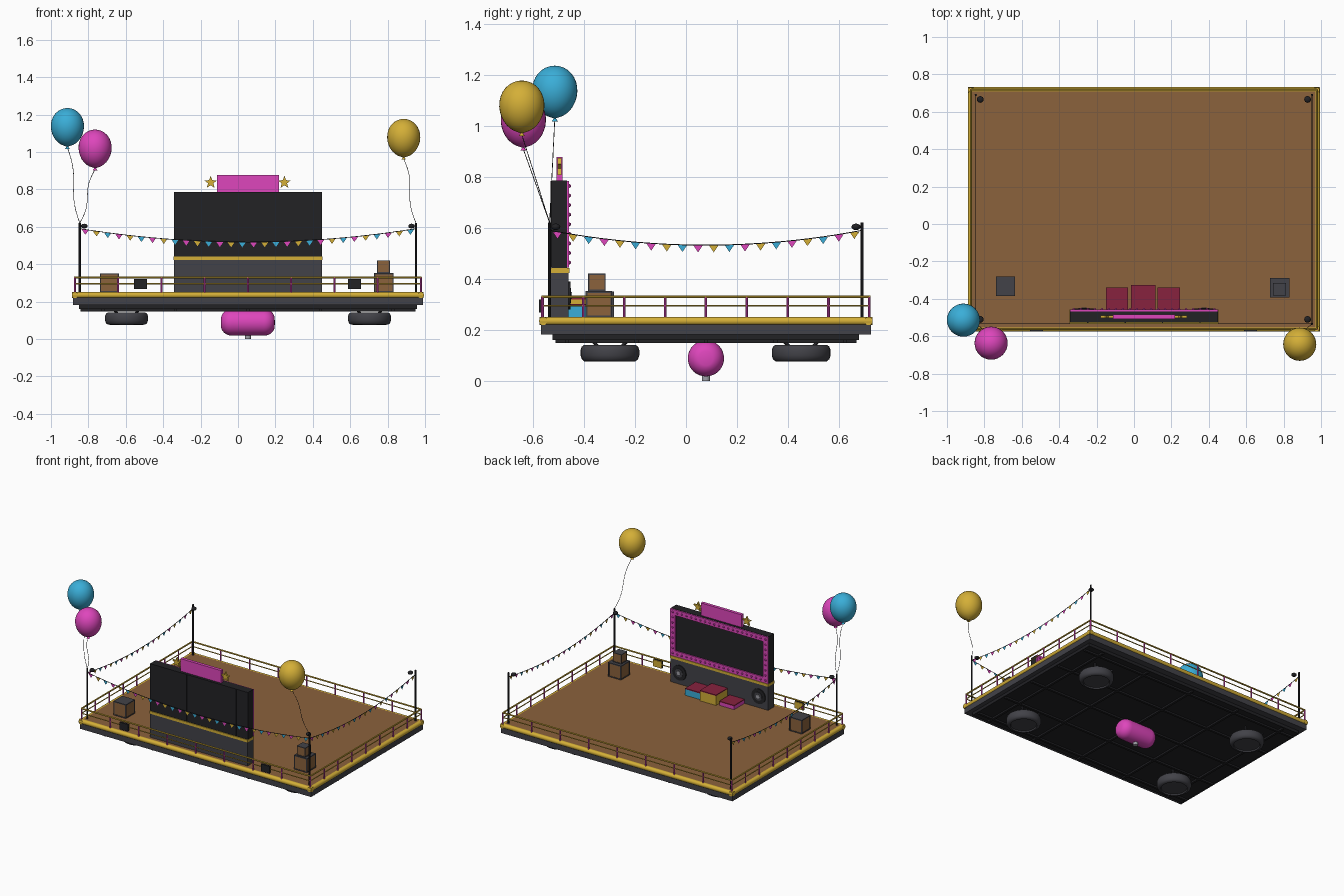
import bpy, bmesh, math
from mathutils import Vector, Matrix

if "Cube" in bpy.data.objects:
    bpy.data.objects.remove(bpy.data.objects["Cube"])

def mat(name, r, g, b):
    m = bpy.data.materials.new(name)
    lin = [((c / 255 + 0.055) / 1.055) ** 2.4 for c in (r, g, b)]
    m.diffuse_color = (*lin, 1)
    m.use_nodes = True
    m.node_tree.nodes["Principled BSDF"].inputs["Base Color"].default_value = m.diffuse_color
    return m

GOLD = mat("gold", 212, 175, 55)
PINK = mat("pink", 222, 70, 188)
BLUE = mat("blue", 58, 174, 216)
BROWN = mat("brown", 139, 98, 60)
GREY = mat("dark grey", 66, 66, 72)
BLACK = mat("black", 34, 34, 37)
RED = mat("deep red", 135, 34, 62)
SILVER = mat("silver", 160, 160, 168)
CX, CY = 0.053, 0.078          # deck centre

def finish(name, bm, *mats):
    me = bpy.data.meshes.new(name)
    bm.to_mesh(me)
    bm.free()
    ob = bpy.data.objects.new(name, me)
    bpy.context.collection.objects.link(ob)
    for m in mats:
        me.materials.append(m)
    return ob

def add_box(bm, lo, hi):
    lo, hi = Vector(lo), Vector(hi)
    M = Matrix.Translation((lo + hi) / 2) @ Matrix.Diagonal((*(hi - lo), 1))
    bmesh.ops.create_cube(bm, size=1, matrix=M)

def box(name, lo, hi, m):
    bm = bmesh.new()
    add_box(bm, lo, hi)
    return finish(name, bm, m)

def add_rod(bm, a, b, r, n=8):
    a, b = Vector(a), Vector(b)
    d = b - a
    M = Matrix.Translation((a + b) / 2) @ d.to_track_quat('Z', 'Y').to_matrix().to_4x4()
    bmesh.ops.create_cone(bm, cap_ends=True, segments=n, radius1=r, radius2=r, depth=d.length, matrix=M)

def rods(name, pairs, r, m, n=8):
    bm = bmesh.new()
    for a, b in pairs:
        add_rod(bm, a, b, r, n)
    return finish(name, bm, m)

def lathe(name, profile, m, matrix, n=32):
    """Revolve (radius, height) points about local z."""
    bm = bmesh.new()
    vs = [bm.verts.new((r, 0, z)) for r, z in profile]
    es = [bm.edges.new(p) for p in zip(vs, vs[1:])]
    bmesh.ops.spin(bm, geom=vs + es, cent=(0, 0, 0), axis=(0, 0, 1), angle=2 * math.pi, steps=n)
    bmesh.ops.remove_doubles(bm, verts=bm.verts, dist=1e-5)
    bmesh.ops.recalc_face_normals(bm, faces=bm.faces)
    bm.transform(matrix)
    return finish(name, bm, m)

def rect(hx, hy, z):
    return [Vector((CX + sx * hx, CY + sy * hy, z)) for sx, sy in ((-1, -1), (1, -1), (1, 1), (-1, 1))]

def slab(name, hx, hy, z0, z1, m):
    return box(name, (CX - hx, CY - hy, z0), (CX + hx, CY + hy, z1), m)

# Deck layers and gold bumper
slab("deck_floor", 0.929, 0.640, 0.20, 0.25, BROWN)
slab("deck_edge", 0.935, 0.646, 0.182, 0.222, GREY)
slab("deck_underside", 0.903, 0.600, 0.16, 0.185, BLACK)
c = rect(0.925, 0.637, 0.235)
pairs = []
for i in range(4):
    a, b = c[i], c[(i + 1) % 4]
    e = (b - a).normalized() * 0.015
    pairs.append((a - e, b + e))
rods("deck_bumper", pairs, 0.0165, GOLD, 16)

# Ribs under the deck
bm = bmesh.new()
for k in range(-2, 3):
    x, y = CX + k * 0.388, CY + k * 0.272
    add_box(bm, (x - .008, CY - .59, .148), (x + .008, CY + .59, .162))
    add_box(bm, (CX - .895, y - .008, .148), (CX + .895, y + .008, .162))
finish("underside_ribs", bm, BLACK)

# Four hover pads with struts
pad = [(0, .085), (.085, .085), (.088, .076), (.1, .077), (.11, .085), (.115, .1),
       (.115, .122), (.11, .135), (.1, .142), (0, .142)]
for x in (-0.596, 0.703):
    for y in (-0.298, 0.451):
        lathe("hover_pad", pad, GREY, Matrix.Translation((x, y, 0)))
        rods("pad_struts", [((x + sx * .05, y + sy * .05, .138), (x + sx * .075, y + sy * .075, .165))
                            for sx in (-1, 1) for sy in (-1, 1)], .007, GREY)

# Central pink tank lying along x, with a nozzle
prof = [(0, -.144)]
for i in range(1, 9):
    t = i / 8 * math.pi / 2
    prof.append((.018 + .053 * math.sin(t), -.085 - .059 * math.cos(t)))
prof += [(r, -z) for r, z in reversed(prof)]
lathe("centre_tank", prof, PINK, Matrix.Translation((CX, CY, .089)) @ Matrix.Rotation(math.pi / 2, 4, 'Y'))
rods("tank_nozzle", [((CX, CY, 0), (CX, CY, .03))], .016, SILVER, 16)

# Railing on all four sides
top, low, foot = rect(.925, .64, .33), rect(.925, .64, .295), rect(.925, .64, .24)
side = [(i, (i + 1) % 4) for i in range(4)]
rods("top_rail", [(top[i], top[j]) for i, j in side], .0055, GOLD)
rods("middle_rail", [(low[i], low[j]) for i, j in side], .0035, GOLD)
rods("rail_posts", [(foot[i].lerp(foot[j], k / 8), top[i].lerp(top[j], k / 8))
                    for i, j in side for k in range(8)], .005, PINK)

# Plaques on the front rail, gold towards the deck
for x in (-.522, .622):
    box("plaque_back", (x - .035, -.575, .268), (x + .035, -.562, .32), BLACK)
    box("plaque_face", (x - .033, -.563, .27), (x + .033, -.556, .318), GOLD)

# Corner poles with lamps
poles = rect(.899, .612, .62)
rods("corner_poles", [((p.x, p.y, .24), p) for p in poles], .006, BLACK)
for p in poles:
    bm = bmesh.new()
    q = Vector((p.x - math.copysign(.024, p.x - CX), p.y - math.copysign(.024, p.y - CY), .604))
    bmesh.ops.create_uvsphere(bm, u_segments=16, v_segments=8, radius=.018,
                              matrix=Matrix.Translation(q) @ Matrix.Diagonal((1, 1, .7, 1)))
    finish("pole_lamp", bm, BLACK)

# Bunting on the front, left and right
def bunting(name, a, b, z0, sag, count):
    def at(t):
        p = a.lerp(b, t)
        p.z = z0 - sag * 4 * t * (1 - t)
        return p
    rods(name + "_string", [(at(k / 24), at((k + 1) / 24)) for k in range(24)], .002, BLACK, 5)
    bm = bmesh.new()
    half = (b - a).normalized() * .019
    for k in range(count):
        p = at((k + .5) / count)
        f = bm.faces.new([bm.verts.new(v) for v in (p - half, p + half, p - Vector((0, 0, .028)))])
        f.material_index = k % 3
    finish(name + "_flags", bm, PINK, GOLD, BLUE)

bunting("front_bunting", poles[0], poles[1], .59, .072, 30)
bunting("right_bunting", poles[1], poles[2], .59, .058, 20)
bunting("left_bunting", poles[0], poles[3], .59, .058, 20)

# Stage screen: base, gold trim, panel, frame with bulbs
X0, X1 = -.342, .449
box("screen_base", (X0, -.53, .24), (X1, -.46, .425), GREY)
box("screen_trim", (X0 - .002, -.533, .423), (X1 + .002, -.457, .442), GOLD)
box("screen_panel", (X0, -.527, .442), (X1, -.467, .786), BLACK)
bm = bmesh.new()
for k in (-.3, -.1, .1, .3):
    add_box(bm, (CX + k - .003, -.53, .445), (CX + k + .003, -.525, .783))
finish("screen_back_seams", bm, BLACK)
bm = bmesh.new()
w = .04
for lo, hi in (((X0, .444), (X1, .444 + w)), ((X0, .784 - w), (X1, .784)),
               ((X0, .444 + w), (X0 + w, .784 - w)), ((X1 - w, .444 + w), (X1, .784 - w))):
    add_box(bm, (lo[0], -.468, lo[1]), (hi[0], -.458, hi[1]))
finish("screen_frame", bm, PINK)
bm = bmesh.new()
spots = [(X0 + .02 + i * (X1 - X0 - .04) / 20, z) for i in range(21) for z in (.464, .764)]
spots += [(x, .464 + i * .3 / 8) for i in range(1, 8) for x in (X0 + .02, X1 - .02)]
for x, z in spots:
    bmesh.ops.create_icosphere(bm, subdivisions=1, radius=.008, matrix=Matrix.Translation((x, -.457, z)))
finish("frame_bulbs", bm, PINK)

# Speakers in the base
for x in (X0 + .075, X1 - .075):
    rods("speaker_ring", [((x, -.47, .335), (x, -.453, .335))], .055, BLACK, 28)
    rods("speaker_cone", [((x, -.46, .335), (x, -.450, .335))], .03, GREY, 24)
    rods("speaker_cap", [((x, -.46, .335), (x, -.447, .335))], .014, SILVER, 16)

# Sign and stars above the screen
box("sign", (-.112, -.507, .784), (.219, -.484, .877), PINK)
for x in (-.146, .248):
    bm = bmesh.new()
    pts = []
    for i in range(10):
        r, t = (.036, .015)[i % 2], math.pi / 2 + i * math.pi / 5
        pts.append(bm.verts.new((x + r * math.cos(t), -.503, .837 + r * math.sin(t))))
    f = bm.faces.new(pts)
    g = bmesh.ops.extrude_face_region(bm, geom=[f])["geom"]
    bmesh.ops.translate(bm, vec=(0, .015, 0), verts=[v for v in g if isinstance(v, bmesh.types.BMVert)])
    bmesh.ops.recalc_face_normals(bm, faces=bm.faces)
    finish("star", bm, GOLD)

# Winners' podium
for x, hw, y1, z, m in ((-.091, .06, -.34, .28, PINK), (.05, .065, -.325, .325, GOLD), (.185, .06, -.34, .3, BLUE)):
    box("podium_block", (x - hw, -.46, .245), (x + hw, y1, z - .006), m)
    box("podium_top", (x - hw, -.46, z - .006), (x + hw, y1, z + .001), RED)

# Crates: brown boxes with dark edges and lid
def crate(x, y, z, s):
    h, t = s / 2, s * .07
    box("crate_body", (x - h + .003, y - h + .003, z), (x + h - .003, y + h - .003, z + s - .004), BROWN)
    bm = bmesh.new()
    for sx in (-1, 1):
        for sy in (-1, 1):
            ax, ay = x + sx * (h - t / 2), y + sy * (h - t / 2)
            add_box(bm, (ax - t / 2, ay - t / 2, z), (ax + t / 2, ay + t / 2, z + s - t))
    add_box(bm, (x - h, y - h, z + s - t), (x + h, y + h, z + s))
    add_box(bm, (x - h, y - h, z), (x + h, y + h, z + t))
    finish("crate_edges", bm, GREY)

crate(-.688, -.333, .249, .102)
crate(.78, -.341, .249, .104)
crate(.778, -.349, .353, .068)

# Balloons tied to the front poles
def balloon(p, m, tie):
    prof = [(.012, -.116), (.004, -.104)]
    for i in range(1, 17):
        t = math.pi * i / 16
        prof.append((.0885 * math.sin(t) * (1 + .05 * -math.cos(t)), -.102 * math.cos(t)))
    prof[-1] = (0, .102)
    lathe("balloon", prof, m, Matrix.Translation(p), 32)
    a, b = Vector(p) - Vector((0, 0, .11)), tie
    pts = []
    for k in range(13):
        q = a.lerp(b, k / 12)
        q.x += .012 * math.sin(2 * math.pi * k / 12) * (1 if b.x > a.x else -1)
        pts.append(q)
    rods("balloon_string", list(zip(pts, pts[1:])), .0015, BLACK, 5)

balloon((-.912, -.514, 1.133), BLUE, poles[0])
balloon((-.764, -.637, 1.018), PINK, poles[0])
balloon((.886, -.643, 1.075), GOLD, poles[1])

# Smooth shading that keeps hard edges
bpy.ops.object.select_all(action='SELECT')
bpy.context.view_layer.objects.active = bpy.context.selected_objects[0]
bpy.ops.object.shade_smooth_by_angle(angle=math.radians(40))
